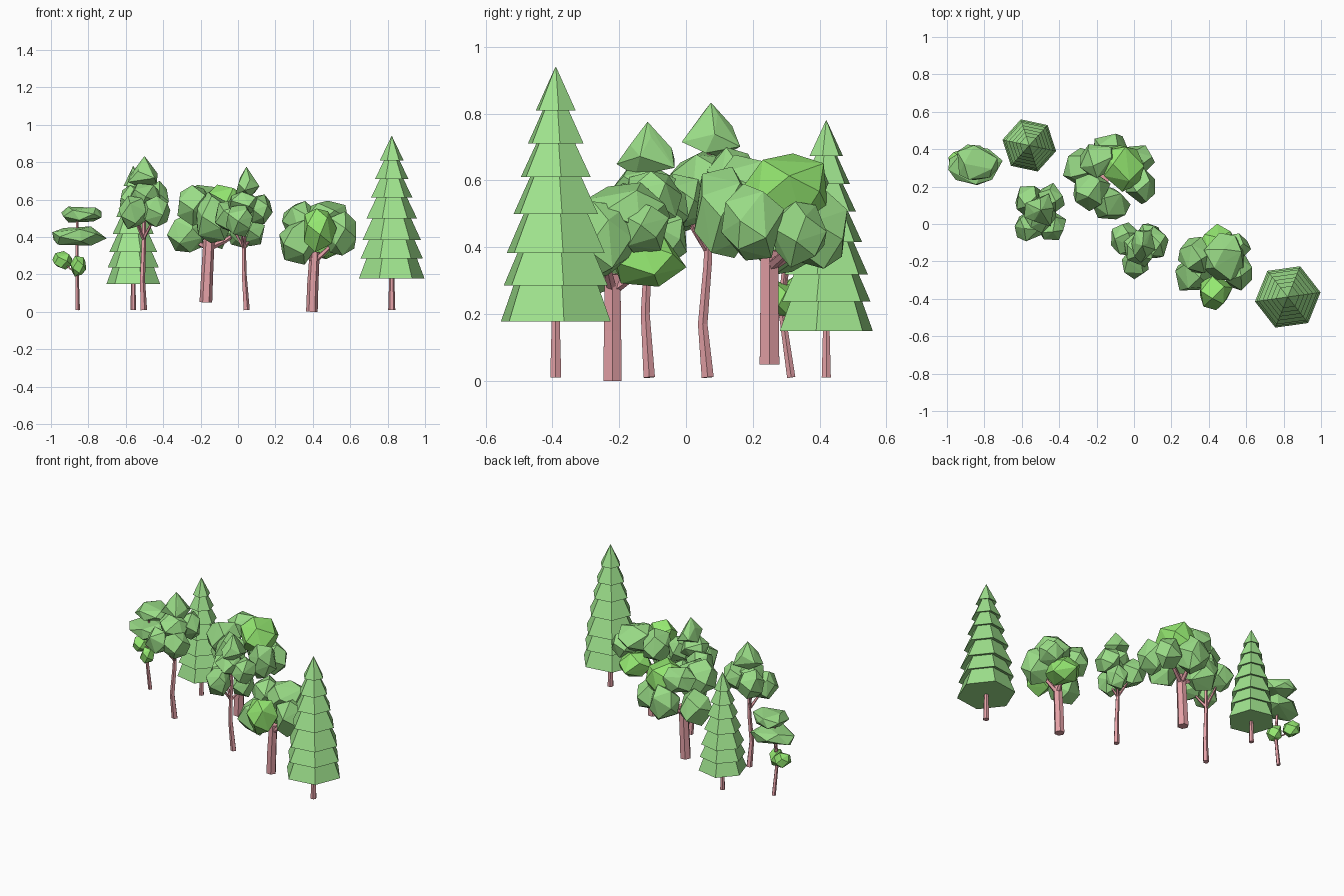
import bpy, bmesh, math, random
from mathutils import Vector

if "Cube" in bpy.data.objects:
    bpy.data.objects.remove(bpy.data.objects["Cube"])

random.seed(11)


def material(name, rgb):
    m = bpy.data.materials.new(name)
    lin = [((c / 255 + 0.055) / 1.055) ** 2.4 for c in rgb]
    m.diffuse_color = (*lin, 1)
    m.use_nodes = True
    m.node_tree.nodes["Principled BSDF"].inputs["Base Color"].default_value = m.diffuse_color
    return m


LEAF = material("leaf green", (153, 219, 134))
PINE = material("pine green", (160, 228, 142))
BRIGHT = material("bright leaf green", (150, 234, 114))
BARK = material("pink bark", (230, 162, 168))


def finish(bm, name, mat):
    bmesh.ops.recalc_face_normals(bm, faces=bm.faces[:])
    me = bpy.data.meshes.new(name)
    bm.to_mesh(me)
    bm.free()
    me.materials.append(mat)
    ob = bpy.data.objects.new(name, me)
    bpy.context.collection.objects.link(ob)
    return ob


def loft(bm, rings):
    """Skin a list of equal-length vertex rings and cap both ends."""
    n = len(rings[0])
    for a, b in zip(rings, rings[1:]):
        for i in range(n):
            j = (i + 1) % n
            bm.faces.new((a[i], a[j], b[j], b[i]))
    bm.faces.new(rings[0][::-1])
    bm.faces.new(rings[-1])


def limb(bm, path, n=6):
    """Tapered tube through (x, y, z, radius) stations."""
    pts = [Vector(p[:3]) for p in path]
    rings = []
    for k, p in enumerate(path):
        d = pts[min(k + 1, len(pts) - 1)] - pts[max(k - 1, 0)]
        q = Vector((0, 0, 1)).rotation_difference(d.normalized())
        rings.append([bm.verts.new(pts[k] + q @ Vector(
            (p[3] * math.cos(math.tau * i / n), p[3] * math.sin(math.tau * i / n), 0)))
            for i in range(n)])
    loft(bm, rings)


def clump(name, c, r, kind, n=14):
    """Faceted leaf clump: convex hull of jittered points on an ellipsoid."""
    bm = bmesh.new()
    spin = random.uniform(0, math.tau)
    for i in range(n):
        z = 1 - 2 * (i + 0.5) / n
        a = i * 2.39996 + spin + random.uniform(-.25, .25)
        s = math.sqrt(1 - z ** (4 if kind == "F" else 2)) * random.uniform(1.0, 1.16)
        if kind == "P":
            s = min(1.0, (1 - z) / 1.3, 2.2 * (1 + z) + .3) * random.uniform(.97, 1.1)
        bm.verts.new((c[0] + r[0] * s * math.cos(a), c[1] + r[1] * s * math.sin(a),
                      c[2] + r[2] * z * random.uniform(.98, 1.1)))
    if kind == "P":
        bm.verts.new((c[0], c[1], c[2] + r[2] * 1.1))
    res = bmesh.ops.convex_hull(bm, input=bm.verts[:])
    junk = {g for g in res["geom_interior"] + res["geom_unused"]
            if isinstance(g, bmesh.types.BMVert)}
    bmesh.ops.delete(bm, geom=list(junk), context='VERTS')
    finish(bm, name, BRIGHT if kind == "B" else LEAF)


def tree(name, trunk, fork, clumps, br, n=6):
    """Trunk, branches to the three lowest clumps, and the clumps.
    Last clump field: B bright, P pointed, F flat pad."""
    bm = bmesh.new()
    limb(bm, trunk, n)
    f = Vector(fork)
    for c, r, kind in sorted(clumps, key=lambda k: k[0][2])[:3]:
        e = Vector(c)
        m = f.lerp(e, .5) - Vector((0, 0, .01))
        limb(bm, [(*f, br), (*m, br * .75), (*e, br * .5)], 5)
    finish(bm, name + "_trunk", BARK)
    for k, (c, r, kind) in enumerate(clumps):
        clump(f"{name}_leaves_{k + 1}", c, r, kind)


def pine(name, x, y, s, rot):
    """Six-sided stacked-skirt conifer."""
    tiers = [(.177, .168, .132), (.168, .275, .118), (.158, .373, .098), (.136, .49, .077),
             (.113, .60, .057), (.09, .70, .036), (.064, .80, None)]
    prof = []
    for k, (r, z, top) in enumerate(tiers):
        prof.append((r, z))
        prof.append((top, tiers[k + 1][1] + .012) if top else (.001, .93))
    bm = bmesh.new()
    loft(bm, [[bm.verts.new((x + s * r * math.cos(rot + i * math.pi / 3),
                             y + s * r * math.sin(rot + i * math.pi / 3), .01 + s * z))
               for i in range(6)] for r, z in prof])
    finish(bm, name + "_needles", PINE)
    bm = bmesh.new()
    limb(bm, [(x, y, .01, .019 * s), (x, y, .01 + .2 * s, .013 * s)])
    finish(bm, name + "_trunk", BARK)


# Conifers
pine("large_pine", .822, -.39, 1.0, math.radians(8))
pine("small_pine", -.56, .42, .828, math.radians(48))

# Broad trees with thick trunks
tree("middle_broad_tree",
     [(-.172, .25, .05, .034), (-.165, .25, .2, .032), (-.155, .25, .39, .03)],
     (-.157, .25, .34),
     [((-.065, .305, .575), (.115, .13, .11), "B"),
      ((-.12, .40, .45), (.10, .085, .12), ""),
      ((-.275, .30, .42), (.10, .10, .11), ""),
      ((-.23, .18, .57), (.10, .10, .11), ""),
      ((-.13, .11, .50), (.10, .09, .14), ""),
      ((.035, .20, .47), (.08, .09, .12), ""),
      ((-.19, .34, .60), (.10, .10, .08), ""),
      ((.02, .34, .44), (.085, .08, .10), "")], .017)
tree("right_broad_tree",
     [(.395, -.22, 0, .031), (.4, -.22, .15, .03), (.41, -.22, .32, .027)],
     (.408, -.22, .27),
     [((.45, -.12, .36), (.10, .11, .085), "B"),
      ((.43, -.365, .44), (.09, .085, .12), "B"),
      ((.315, -.27, .37), (.10, .10, .12), ""),
      ((.55, -.25, .42), (.085, .10, .12), ""),
      ((.48, -.18, .51), (.12, .12, .09), ""),
      ((.33, -.17, .49), (.09, .10, .10), ""),
      ((.54, -.13, .46), (.08, .08, .08), "")], .016)

# Slender trees with a pointed crown
tree("front_slender_tree",
     [(.045, -.11, .01, .018), (.032, -.122, .2, .014), (.03, -.115, .36, .012),
      (.04, -.115, .64, .007)],
     (.03, -.115, .34),
     [((.045, -.115, .69), (.07, .094, .078), "P"),
      ((.115, -.10, .55), (.065, .085, .085), ""),
      ((-.05, -.08, .51), (.083, .09, .09), ""),
      ((.01, -.215, .49), (.075, .07, .09), ""),
      ((.08, -.06, .43), (.065, .07, .085), ""),
      ((.03, -.13, .58), (.085, .095, .065), "")], .009, 5)
tree("left_slender_tree",
     [(-.505, .065, .01, .019), (-.512, .05, .17, .015), (-.505, .065, .35, .013),
      (-.5, .07, .68, .007)],
     (-.506, .063, .39),
     [((-.50, .075, .745), (.088, .10, .08), "P"),
      ((-.565, .125, .59), (.075, .085, .09), ""),
      ((-.445, .135, .61), (.075, .075, .09), ""),
      ((-.56, -.015, .53), (.078, .08, .09), ""),
      ((-.44, -.01, .535), (.075, .08, .085), ""),
      ((-.50, .06, .61), (.09, .10, .08), "")], .010, 5)

# Bent tree with flat leaf pads
tree("bent_tree",
     [(-.858, .315, .01, .013), (-.862, .285, .22, .010), (-.86, .31, .50, .007)],
     (-.862, .285, .21),
     [((-.845, .325, .52), (.115, .095, .046), "F"),
      ((-.855, .315, .405), (.135, .10, .054), "F"),
      ((-.94, .34, .275), (.055, .055, .05), "B"),
      ((-.855, .28, .245), (.043, .05, .058), "B")], .006, 5)
